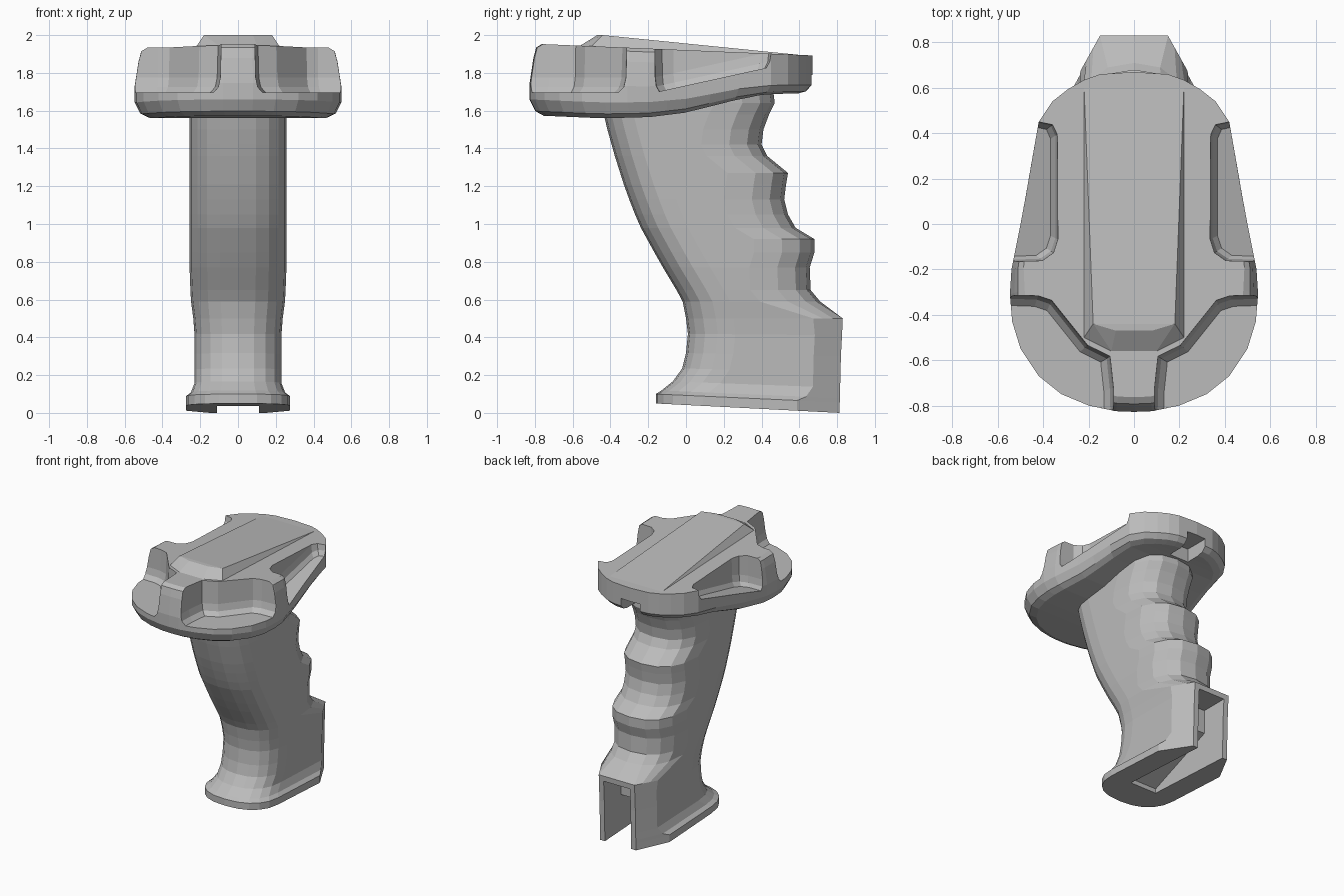
import bpy, bmesh, math

cube = bpy.data.objects.get("Cube")
if cube:
    bpy.data.objects.remove(cube, do_unlink=True)

grey = bpy.data.materials.new("plain grey")
grey.use_nodes = True
colour = (0.5, 0.5, 0.5, 1)
grey.diffuse_color = colour
grey.node_tree.nodes["Principled BSDF"].inputs["Base Color"].default_value = colour


def interp(points, t):
    """Piecewise linear lookup in a list of (t, value) pairs."""
    if t <= points[0][0]:
        return points[0][1]
    for (a, va), (b, vb) in zip(points, points[1:]):
        if t <= b:
            return va + (vb - va) * (t - a) / (b - a)
    return points[-1][1]


def finish(name, bm):
    bmesh.ops.recalc_face_normals(bm, faces=bm.faces)
    mesh = bpy.data.meshes.new(name)
    bm.to_mesh(mesh)
    bm.free()
    mesh.materials.append(grey)
    obj = bpy.data.objects.new(name, mesh)
    bpy.context.collection.objects.link(obj)
    return obj


def loft(name, rings, symmetric=False):
    """Skin closed rings; symmetric rings are capped with strips across x."""
    bm = bmesh.new()
    loops = [[bm.verts.new(p) for p in ring] for ring in rings]
    n = len(rings[0])
    for low, high in zip(loops, loops[1:]):
        for i in range(n):
            j = (i + 1) % n
            bm.faces.new((low[i], low[j], high[j], high[i]))
    for loop in (loops[0], loops[-1]):
        if symmetric:
            for i in range(n // 2):
                corners = [loop[i], loop[i + 1], loop[n - i - 1], loop[-i]]
                bm.faces.new(list(dict.fromkeys(corners)))
        else:
            bm.faces.new(loop)
    return finish(name, bm)


def mirrored(half):
    """Complete a half outline that starts and ends on x = 0."""
    return half + [(-p[0], *p[1:]) for p in half[-2:0:-1]]


def cut(target, cutter):
    cutter.hide_render = True
    mod = target.modifiers.new("cut", 'BOOLEAN')
    mod.operation = 'DIFFERENCE'
    mod.solver = 'EXACT'
    mod.object = cutter
    bpy.context.view_layer.objects.active = target
    bpy.ops.object.modifier_apply(modifier=mod.name)
    bpy.data.objects.remove(cutter, do_unlink=True)


def slab(name, profile, width):
    """Prism across x from a side profile of (y, z) points."""
    return loft(name, [[(x, y, z) for y, z in profile] for x in (-width, width)])


# Grip: finger grooves at the back, curved front, flared foot
back = [(.05, .812), (.1, .814), (.12, .815), (.17, .816), (.24, .818), (.32, .82),
        (.42, .826), (.5, .83), (.59, .71), (.65, .66), (.77, .655), (.85, .68),
        (.92, .68), (.98, .58), (1.05, .54), (1.13, .52), (1.21, .53), (1.27, .54),
        (1.36, .43), (1.42, .4), (1.5, .41), (1.58, .44), (1.64, .47), (1.72, .46)]
front = [(.05, -.16), (.1, -.16), (.12, -.13), (.17, -.07), (.24, -.02), (.32, 0),
         (.42, .01), (.5, 0), (.6, -.02), (.8, -.14), (1, -.25), (1.18, -.32),
         (1.37, -.38), (1.55, -.43), (1.72, -.46)]
width = [(.05, .275), (.1, .275), (.12, .25), (.17, .23), (.45, .23), (.6, .25),
         (.78, .257), (1.7, .257)]


def grip_ring(z, yb):
    yf, w = interp(front, z), interp(width, z)
    half = []
    for i in range(6):
        a = math.pi / 2 * i / 5
        half.append((w * math.sin(a) ** .85, yf + .25 * (1 - math.cos(a) ** .85)))
    if z <= .5:
        # Chamfered square end of the foot
        depth = (w - .15) * 1.8
        half += [(w + (.15 - w) * t, yb - depth * (1 - t)) for t in (0, .33, .67, 1)]
        half.append((0, yb))
    else:
        for i in range(5):
            a = math.pi / 2 * i / 4
            half.append((w * max(math.cos(a), 0) ** .8, yb - .32 * (1 - math.sin(a) ** .8)))
    tilt = .057 * max(0, 1 - z / .5)
    return mirrored([(x, y, z - tilt * (y + .16)) for x, y in half])


grip = loft("grip", [grip_ring(z, yb) for z, yb in back], symmetric=True)

# Slot open at the back and the underside of the foot
cut(grip, slab("slot_cutter", [(.1, -.1), (.1, .07), (.62, .28), (.62, .46),
                               (.95, .46), (.95, -.1)], .11))

# Head: egg outline with rounded lower rim
outline = [(0, .67), (.15, .66), (.22, .635), (.29, .595), (.36, .54), (.42, .45),
           (.45, .28), (.476, .13), (.5, 0), (.52, -.1), (.54, -.2), (.547, -.31),
           (.537, -.43), (.5, -.55), (.42, -.67), (.32, -.75), (.2, -.8),
           (.08, -.825), (0, -.828)]
underside = [(-.8, 1.575), (-.45, 1.56), (-.2, 1.565), (0, 1.59), (.2, 1.64),
             (.35, 1.68), (.5, 1.69)]


def deck(y):
    return 1.952 - .042 * (y + .75)


def head_ring(inset, level):
    half = []
    for x, y in outline:
        amount = inset
        if level > .5:
            amount *= min(1, max(0, (.3 - y) / .6))
        nx = x * (1 - amount / .547)
        ny = -.08 + (y + .08) * (1 - amount / .75)
        low = interp(underside, ny)
        half.append((nx, ny, low + (deck(ny) - low) * level))
    return mirrored(half)


layers = [(.075, 0), (.03, .06), (0, .22), (0, .45), (.02, .8), (.035, .95), (.065, 1)]
head = loft("head", [head_ring(*layer) for layer in layers], symmetric=True)

# Thumb scoops: two at the front corners, two along the sides
front_scoop = [(.08, -.95), (.085, -.72), (.1, -.58), (.2, -.53), (.28, -.43),
               (.36, -.33), (.42, -.31), (.7, -.3), (.7, -.95)]
side_scoop = [(.7, -.175), (.4, -.165), (.35, -.13), (.33, -.07), (.33, .4),
              (.35, .445), (.42, .46), (.7, .46)]


def scoop(contour, pivot, floor, slope, side):
    rings = []
    for lift, scale in ((0, .91), (.03, .96), (.08, .98), (.45, 1)):
        ring = []
        for x, y in contour:
            nx = pivot[0] + (x - pivot[0]) * scale
            ny = pivot[1] + (y - pivot[1]) * scale
            ring.append((nx * side, ny, floor + lift + slope * (ny + .15)))
        rings.append(ring)
    cut(head, loft("scoop_cutter", rings))


for side in (1, -1):
    scoop(front_scoop, (.62, -.9), 1.695, 0, side)
    scoop(side_scoop, (.75, .13), 1.7, .22, side)

# Small notch under the rear rim
cut(head, slab("notch_cutter", [(.48, 1.6), (.48, 1.79), (.8, 1.79), (.8, 1.6)], .08))

# Raised wedge on the deck, fading out toward the rear
bm = bmesh.new()
for s in (1, -1):
    for x, y in ((.22, .6), (.22, -.5), (.1, -.56)):
        for drop in (0, .02):
            bm.verts.new((s * x, y, deck(y) - drop))
    for x, y in ((.18, -.44), (.08, -.47)):
        bm.verts.new((s * x, y, 2.0))
hull = bmesh.ops.convex_hull(bm, input=bm.verts)
bmesh.ops.delete(bm, geom=list({v for v in hull["geom_interior"] + hull["geom_unused"]
                                if isinstance(v, bmesh.types.BMVert)}), context='VERTS')
finish("deck_wedge", bm)
